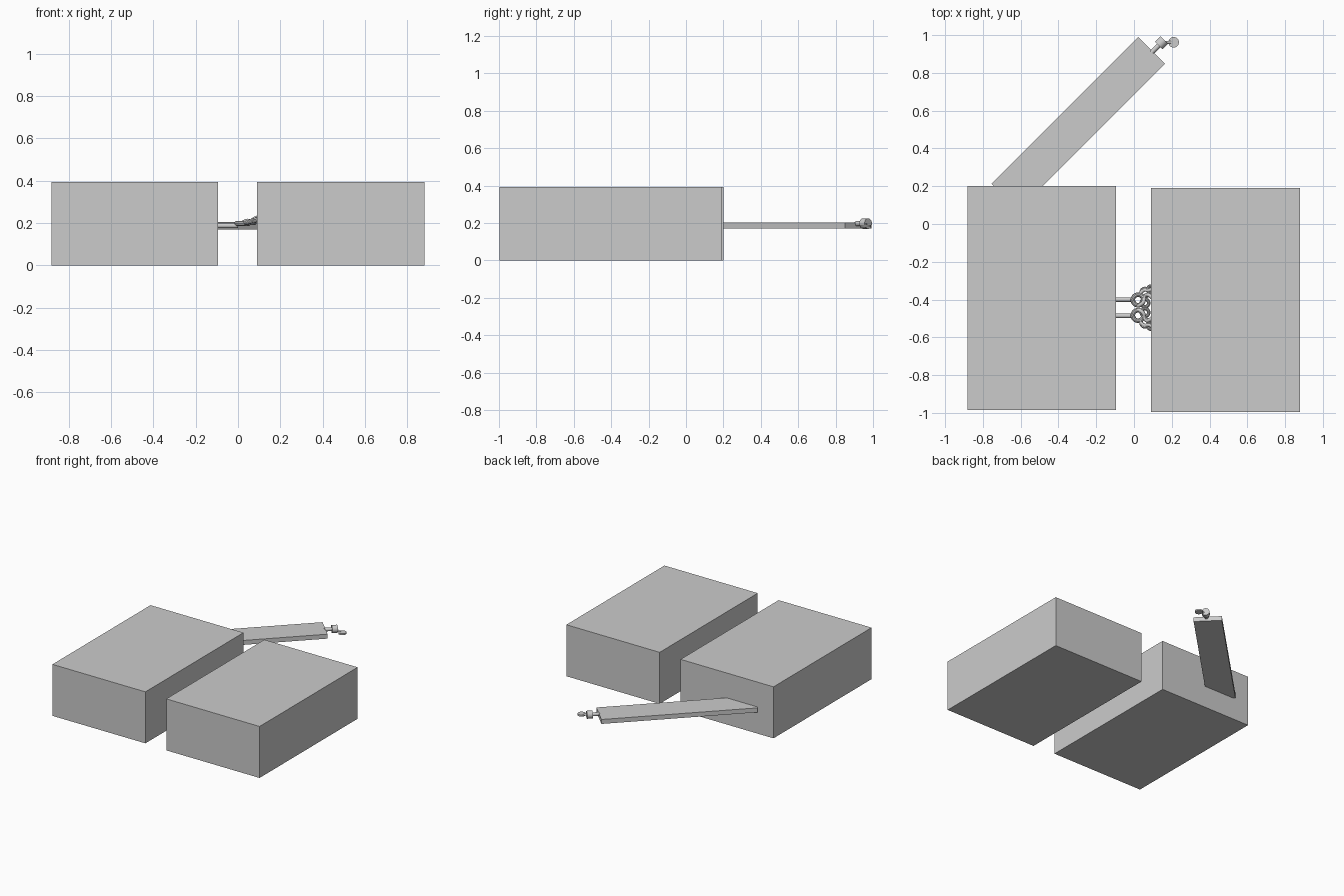
import bpy
import math
from mathutils import Vector

old = bpy.data.objects.get("Cube")
if old:
    bpy.data.objects.remove(old, do_unlink=True)

grey = bpy.data.materials.new("plain grey")
grey.use_nodes = True
grey.diffuse_color = (0.6, 0.6, 0.6, 1)
grey.node_tree.nodes["Principled BSDF"].inputs["Base Color"].default_value = (0.6, 0.6, 0.6, 1)


def finish(name, smooth=False):
    ob = bpy.context.object
    ob.name = name
    ob.data.materials.append(grey)
    if smooth:
        bpy.ops.object.shade_smooth_by_angle()
    return ob


def box(name, centre, size, turn=0):
    bpy.ops.mesh.primitive_cube_add(size=1, location=centre, rotation=(0, 0, turn))
    bpy.context.object.scale = size
    return finish(name)


def rod(name, start, end, radius, sides=16):
    a, b = Vector(start), Vector(end)
    bpy.ops.mesh.primitive_cylinder_add(vertices=sides, radius=radius, depth=(b - a).length,
                                        location=(a + b) / 2)
    bpy.context.object.rotation_euler = (b - a).to_track_quat("Z", "Y").to_euler()
    return finish(name, True)


def ring(name, centre, radius, tube, tilt=0):
    bpy.ops.mesh.primitive_torus_add(location=centre, rotation=(0, tilt, 0), major_radius=radius,
                                     minor_radius=tube, major_segments=28, minor_segments=10)
    return finish(name, True)


def tube(name, points, radius):
    curve = bpy.data.curves.new(name, "CURVE")
    curve.dimensions = "3D"
    curve.bevel_depth = radius
    curve.bevel_resolution = 2
    curve.use_fill_caps = True
    spline = curve.splines.new("NURBS")
    spline.points.add(len(points) - 1)
    for p, co in zip(spline.points, points):
        p.co = (*co, 1)
    spline.use_endpoint_u = True
    spline.order_u = 3
    curve.materials.append(grey)
    ob = bpy.data.objects.new(name, curve)
    bpy.context.collection.objects.link(ob)


# Two large blocks
box("right_block", (-0.488, -0.392, 0.197), (0.787, 1.186, 0.394))
box("left_block", (0.485, -0.403, 0.197), (0.79, 1.186, 0.394))

# Diagonal plank, running into the back of the right block
along = Vector((1, 1, 0)).normalized()
tip = Vector((0.093, 0.92, 0.187))
length = 1.1
box("plank", tip - along * length / 2, (length, 0.2, 0.034), math.pi / 4)

# Fitting on the plank end: neck, barrel, link and flat round tab
neck = Vector((0.115, 0.93, 0.197))
rod("fitting_neck", neck - along * 0.03, neck + along * 0.03, 0.013)
barrel = Vector((0.145, 0.96, 0.197))
rod("fitting_barrel", barrel - along * 0.02, barrel + along * 0.02, 0.028, 24)
rod("fitting_link", barrel, (0.195, 0.962, 0.185), 0.008)
rod("fitting_tab", (0.21, 0.962, 0.178), (0.21, 0.962, 0.19), 0.028, 24)

# Ornate coupling between the blocks, mirrored about its centre line
mid = -0.443
for side, label in ((1, "back"), (-1, "front")):
    def at(x, y, z):
        return (x, mid + side * y, z)

    rod(label + "_coupling_rod", at(-0.11, 0.043, 0.187), at(0.0, 0.043, 0.187), 0.012)
    ring(label + "_large_ring", at(0.022, 0.041, 0.198), 0.028, 0.012)
    ring(label + "_inner_ring", at(0.058, 0.025, 0.198), 0.02, 0.009)
    ring(label + "_outer_ring", at(0.058, 0.08, 0.205), 0.022, 0.009, -0.3)
    ring(label + "_end_ring", at(0.09, 0.095, 0.213), 0.02, 0.009, -0.4)
    tube(label + "_scroll", [at(0.02, 0.01, 0.2), at(0.05, 0.02, 0.215), at(0.055, 0.06, 0.2),
                             at(0.075, 0.075, 0.22), at(0.1, 0.05, 0.228)], 0.01)
    tube(label + "_branch", [at(0.03, 0.07, 0.2), at(0.05, 0.1, 0.205),
                             at(0.08, 0.085, 0.215), at(0.11, 0.11, 0.225)], 0.009)
